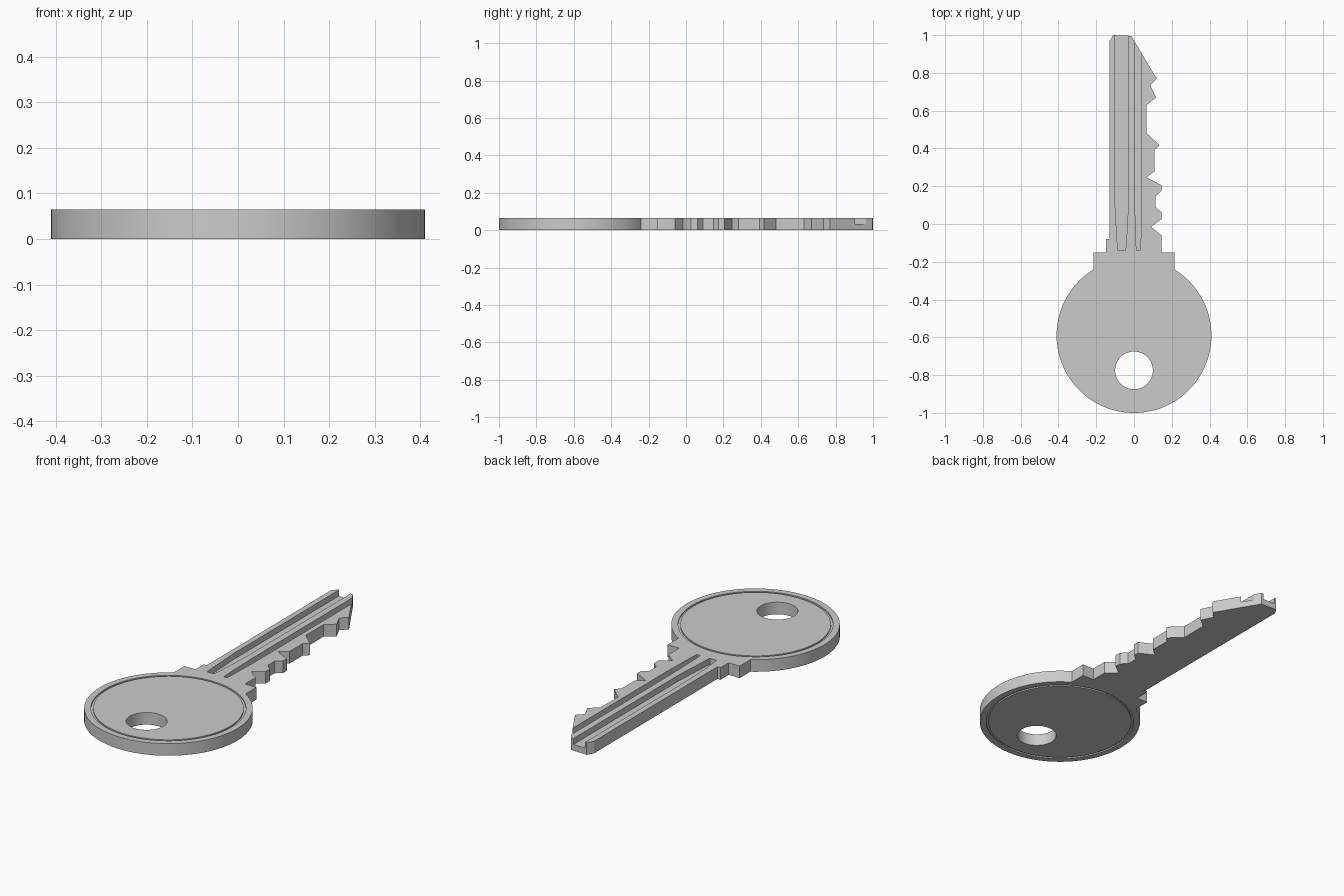
import bpy, bmesh
from math import sin, cos, pi, asin

if "Cube" in bpy.data.objects:
    bpy.data.objects.remove(bpy.data.objects["Cube"])

T = 0.065            # thickness
CY, R = -0.59, 0.41  # head centre and radius


def finish(name, bm):
    bmesh.ops.recalc_face_normals(bm, faces=bm.faces)
    me = bpy.data.meshes.new(name)
    bm.to_mesh(me)
    bm.free()
    ob = bpy.data.objects.new(name, me)
    bpy.context.collection.objects.link(ob)
    return ob


def prism(name, outline, z0, z1):
    bm = bmesh.new()
    face = bm.faces.new([bm.verts.new((x, y, z0)) for x, y in outline])
    ext = bmesh.ops.extrude_face_region(bm, geom=[face])
    top = [v for v in ext["geom"] if isinstance(v, bmesh.types.BMVert)]
    bmesh.ops.translate(bm, verts=top, vec=(0, 0, z1 - z0))
    return finish(name, bm)


def ring(name, r0, r1, z0, z1, n=96):
    bm = bmesh.new()
    loops = [[bm.verts.new((r * sin(a), CY + r * cos(a), z))
              for r, z in ((r0, z0), (r1, z0), (r1, z1), (r0, z1))]
             for a in (2 * pi * i / n for i in range(n))]
    for i in range(n):
        a, b = loops[i], loops[(i + 1) % n]
        for k in range(4):
            bm.faces.new((a[k], b[k], b[(k + 1) % 4], a[(k + 1) % 4]))
    return finish(name, bm)


def arc(cx, cy, r, a0, a1, n):
    return [(cx + r * sin(a0 + (a1 - a0) * i / n),
             cy + r * cos(a0 + (a1 - a0) * i / n)) for i in range(n + 1)]


# Key outline: toothed blade, collar, round head
blade = [(-0.148, -0.15), (-0.148, -0.08), (-0.13, -0.08), (-0.13, 0.968),
         (-0.11, 1.0), (-0.015, 0.996), (0.12, 0.77), (0.086, 0.735),
         (0.117, 0.67), (0.067, 0.63), (0.067, 0.48), (0.135, 0.418),
         (0.109, 0.392), (0.109, 0.28), (0.066, 0.247), (0.146, 0.205),
         (0.146, 0.175), (0.114, 0.148), (0.114, 0.09), (0.146, 0.062),
         (0.146, 0.026), (0.09, -0.015), (0.146, -0.06), (0.146, -0.15)]
w = 0.214
a = asin(w / R)
head = arc(0, CY, R, a, 2 * pi - a, 90)
key = prism("key", blade + [(w, -0.15)] + head + [(-w, -0.15)], 0, T)

# Cutters: keyring hole, head rings on both faces, two blade grooves
cutters = [
    prism("hole_cutter", arc(0, -0.775, 0.1, 0, 2 * pi * 47 / 48, 47), -0.1, 0.2),
    ring("top_ring_cutter", 0.366, 0.377, T - 0.007, T + 0.05),
    ring("bottom_ring_cutter", 0.366, 0.377, -0.05, 0.007),
]
for x0, x1, taper in ((-0.1, -0.03, 0.015), (0.005, 0.041, 0.008)):
    cutters.append(prism("groove_cutter", [
        (x0, 1.1), (x0, 0.1), (x0 + taper * 0.7, -0.09), (x0 + taper, -0.14),
        (x1 - taper, -0.14), (x1 - taper * 0.7, -0.09), (x1, 0.1), (x1, 1.1)],
        0.033, 0.1))

bpy.context.view_layer.objects.active = key
key.select_set(True)
for c in cutters:
    c.hide_render = True
    m = key.modifiers.new("cut", "BOOLEAN")
    m.operation, m.solver, m.object = "DIFFERENCE", "EXACT", c
    bpy.ops.object.modifier_apply(modifier=m.name)
    bpy.data.objects.remove(c)

bpy.ops.object.select_all(action="DESELECT")
key.select_set(True)
bpy.ops.object.shade_smooth_by_angle(angle=0.3)
